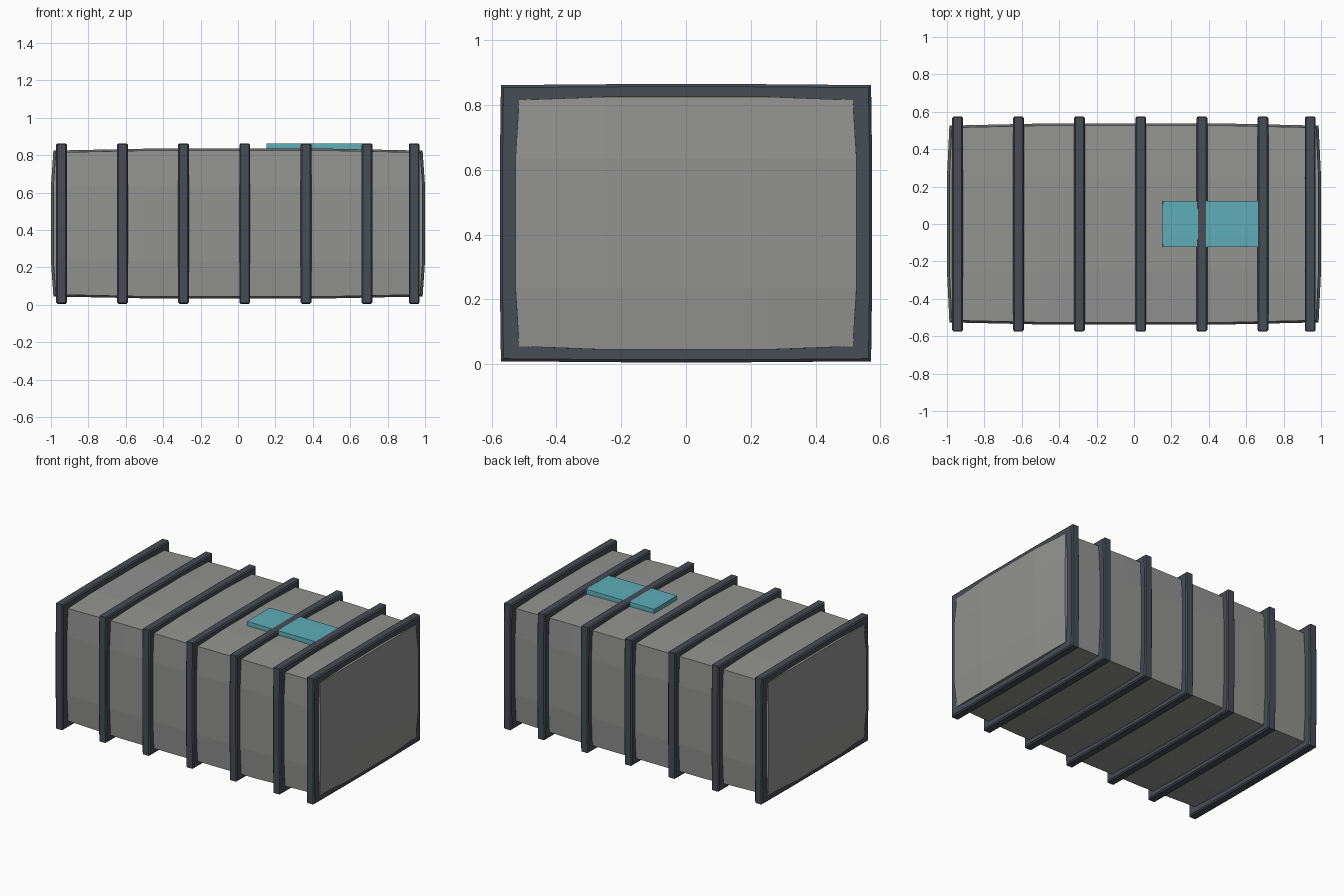
import bpy, bmesh
from mathutils import Vector

if "Cube" in bpy.data.objects:
    bpy.data.objects.remove(bpy.data.objects["Cube"])

MID_Z = 0.435


def material(name, rgb):
    m = bpy.data.materials.new(name)
    m.diffuse_color = (*rgb, 1)
    m.use_nodes = True
    m.node_tree.nodes["Principled BSDF"].inputs["Base Color"].default_value = m.diffuse_color
    return m


grey = material("hull grey", (0.29, 0.29, 0.285))
dark = material("dark slate", (0.064, 0.072, 0.09))
teal = material("teal", (0.11, 0.42, 0.48))


def finish(bm, name, mat):
    bmesh.ops.recalc_face_normals(bm, faces=bm.faces)
    me = bpy.data.meshes.new(name)
    bm.to_mesh(me)
    bm.free()
    me.materials.append(mat)
    ob = bpy.data.objects.new(name, me)
    bpy.context.collection.objects.link(ob)
    return ob


# Box whose sides swell gently: each face is a 3 x 3 grid
def bulged_box(name, half, cuts, bulge, mat):
    bm = bmesh.new()
    bmesh.ops.create_cube(bm, size=2)
    for axis in range(3):
        for s in (-1, 1):
            n = Vector((0, 0, 0))
            n[axis] = 1
            bmesh.ops.bisect_plane(bm, geom=bm.verts[:] + bm.edges[:] + bm.faces[:],
                                   plane_co=n * s * cuts[axis] / half[axis], plane_no=n)
    for v in bm.verts:
        outer = [abs(c) > 0.99 for c in v.co]
        inner_count = outer.count(False)
        for a in range(3):
            v.co[a] *= half[a]
            if outer[a]:
                v.co[a] += bulge[a] * inner_count / 2 * (1 if v.co[a] > 0 else -1)
        v.co.z += MID_Z
    return finish(bm, name, mat)


# Rectangular hoop swept from a chamfered section
def hoop(name, x):
    w = 0.029
    section = [(-w, 0.075), (-w, 0.008), (-w + 0.007, 0),
               (w - 0.007, 0), (w, 0.008), (w, 0.075)]
    hy, hz, ky, kz, swell = 0.571, 0.426, 0.2, 0.2, 0.003
    path = [(-hy, -hz), (-ky, -hz - swell), (ky, -hz - swell), (hy, -hz),
            (hy + swell, -kz), (hy + swell, kz), (hy, hz), (ky, hz + swell),
            (-ky, hz + swell), (-hy, hz), (-hy - swell, kz), (-hy - swell, -kz)]
    bm = bmesh.new()
    rings = []
    for y, z in path:
        ring = []
        for dx, inset in section:
            # Move inward only along the sides this point belongs to
            iy = inset if abs(y) >= hy else 0
            iz = inset if abs(z) >= hz else 0
            ring.append(bm.verts.new((x + dx, y - iy * (1 if y > 0 else -1),
                                      MID_Z + z - iz * (1 if z > 0 else -1))))
        rings.append(ring)
    for i, a in enumerate(rings):
        b = rings[(i + 1) % len(rings)]
        for j in range(len(section)):
            k = (j + 1) % len(section)
            bm.faces.new((a[j], a[k], b[k], b[j]))
    return finish(bm, name, dark)


# Main container body
bulged_box("container_body", (0.974, 0.515, 0.38), (0.5, 0.25, 0.2),
           (0.026, 0.022, 0.02), grey)

# Reinforcing hoops
for i, x in enumerate((-0.943, -0.618, -0.292, 0.036, 0.363, 0.689, 0.942)):
    hoop(f"hoop_{i + 1}", x)

# Top panel straddling one hoop
panel = bulged_box("top_panel", (0.257, 0.122, 0.021), (0.13, 0.06, 0.01),
                   (0.002, 0.002, 0.001), teal)
panel.location = (0.411, 0, 0.842 - MID_Z)
